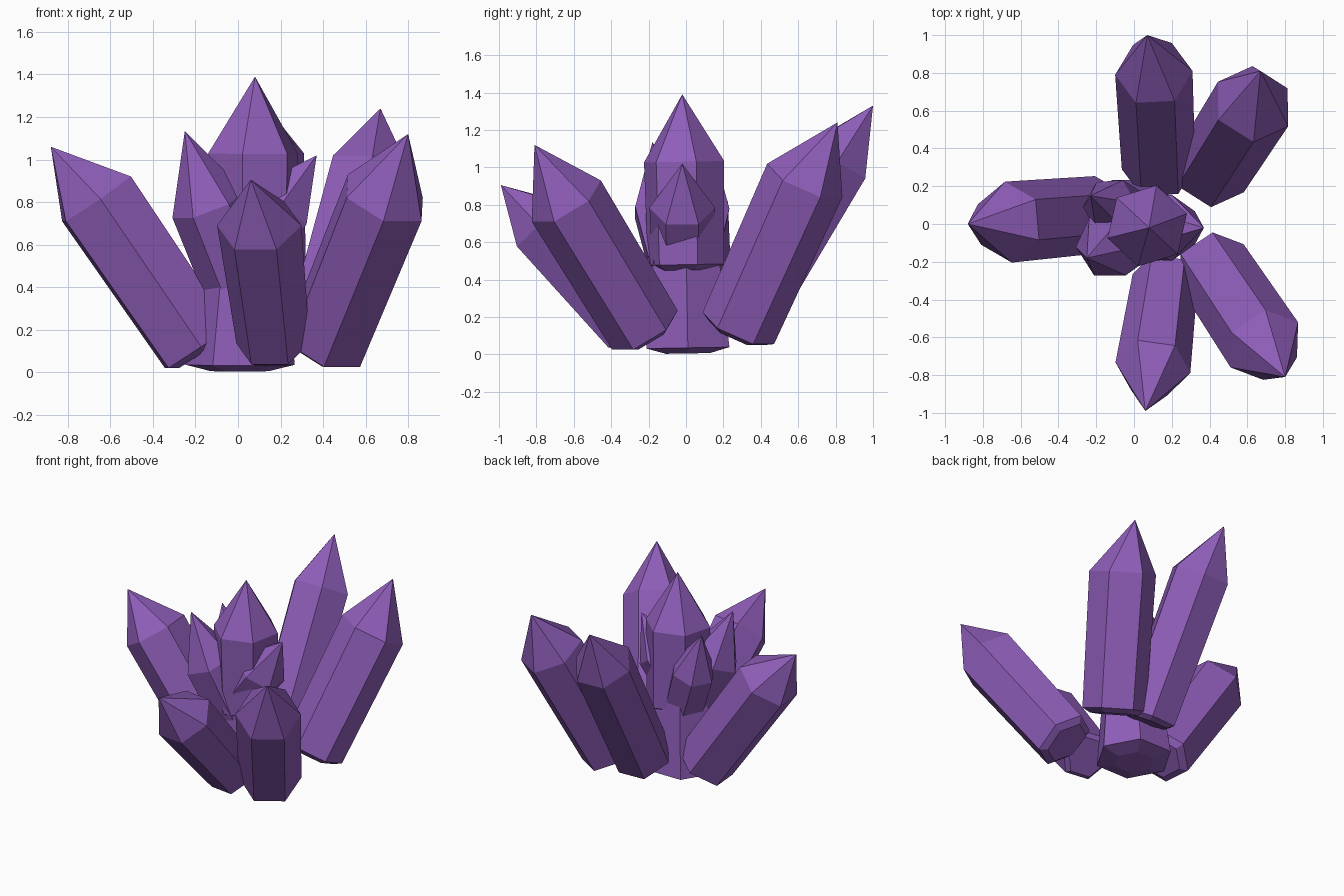
import bpy, bmesh, math
from mathutils import Vector

cube = bpy.data.objects.get("Cube")
if cube:
    bpy.data.objects.remove(cube, do_unlink=True)

# One flat violet for the whole cluster
violet = bpy.data.materials.new("violet_crystal")
violet.use_nodes = True
colour = (0.27, 0.11, 0.48, 1)
violet.diffuse_color = colour
shader = next(n for n in violet.node_tree.nodes if n.type == "BSDF_PRINCIPLED")
shader.inputs["Base Color"].default_value = colour
shader.inputs["Roughness"].default_value = 0.8


def crystal(name, base, shoulder, tip, radius, taper=0.95, turn=0.0):
    """Six-sided prism from base to shoulder, with a pointed tip and a small stepped foot."""
    base, shoulder, tip = Vector(base), Vector(shoulder), Vector(tip)
    axis = (shoulder - base).normalized()
    # First corner points sideways, level with the ground
    side = axis.cross(Vector((0, 0, 1)))
    side = side.normalized() if side.length > 0.05 else Vector((1, 0, 0))
    up = axis.cross(side).normalized()

    bm = bmesh.new()

    def ring(centre, r):
        angles = [turn + i * math.tau / 6 for i in range(6)]
        return [bm.verts.new(centre + r * (math.cos(a) * side + math.sin(a) * up)) for a in angles]

    rings = [ring(base - axis * 0.03, radius * 0.72),
             ring(base, radius * taper),
             ring(shoulder, radius)]
    apex = bm.verts.new(tip)
    bm.faces.new(rings[0])
    for i in range(6):
        j = (i + 1) % 6
        for low, high in zip(rings, rings[1:]):
            bm.faces.new((low[i], low[j], high[j], high[i]))
        bm.faces.new((rings[-1][i], rings[-1][j], apex))
    bmesh.ops.recalc_face_normals(bm, faces=bm.faces[:])

    mesh = bpy.data.meshes.new(name)
    bm.to_mesh(mesh)
    bm.free()
    mesh.materials.append(violet)
    bpy.context.collection.objects.link(bpy.data.objects.new(name, mesh))


# Stubby foot that carries the upright crystals
crystal("base_stub", (0.01, 0.01, 0.035), (0.03, 0, 0.62), (0.06, 0, 0.75), 0.19, taper=1.35)

# Upright centre crystal
crystal("centre_crystal", (0.07, 0, 0.48), (0.07, -0.01, 1.03), (0.08, -0.02, 1.39), 0.22, turn=0.3)

# Small crystals crowded around the centre
crystal("inner_right_crystal", (0.05, -0.02, 0.58), (0.2, -0.02, 0.785), (0.37, -0.02, 1.02), 0.175)
crystal("inner_front_crystal", (0.0, -0.03, 0.42), (-0.14, -0.12, 0.79), (-0.25, -0.18, 1.135), 0.18)
crystal("inner_back_crystal", (0.0, 0.03, 0.45), (-0.13, 0.1, 0.78), (-0.23, 0.15, 1.08), 0.15)

# Large crystals leaning outwards
crystal("front_crystal", (0.165, -0.29, 0.135), (0.1, -0.76, 0.69), (0.06, -0.99, 0.905), 0.2, taper=0.87)
crystal("back_crystal", (0.13, 0.3, 0.17), (0.105, 0.8, 1.03), (0.07, 1.0, 1.33), 0.205)
crystal("side_crystal", (-0.19, 0.05, 0.12), (-0.665, 0.01, 0.815), (-0.88, 0, 1.06), 0.215)
crystal("front_corner_crystal", (0.41, -0.22, 0.13), (0.69, -0.64, 0.82), (0.8, -0.81, 1.12), 0.215)
crystal("back_corner_crystal", (0.405, 0.28, 0.14), (0.63, 0.635, 0.93), (0.67, 0.81, 1.24), 0.22)
